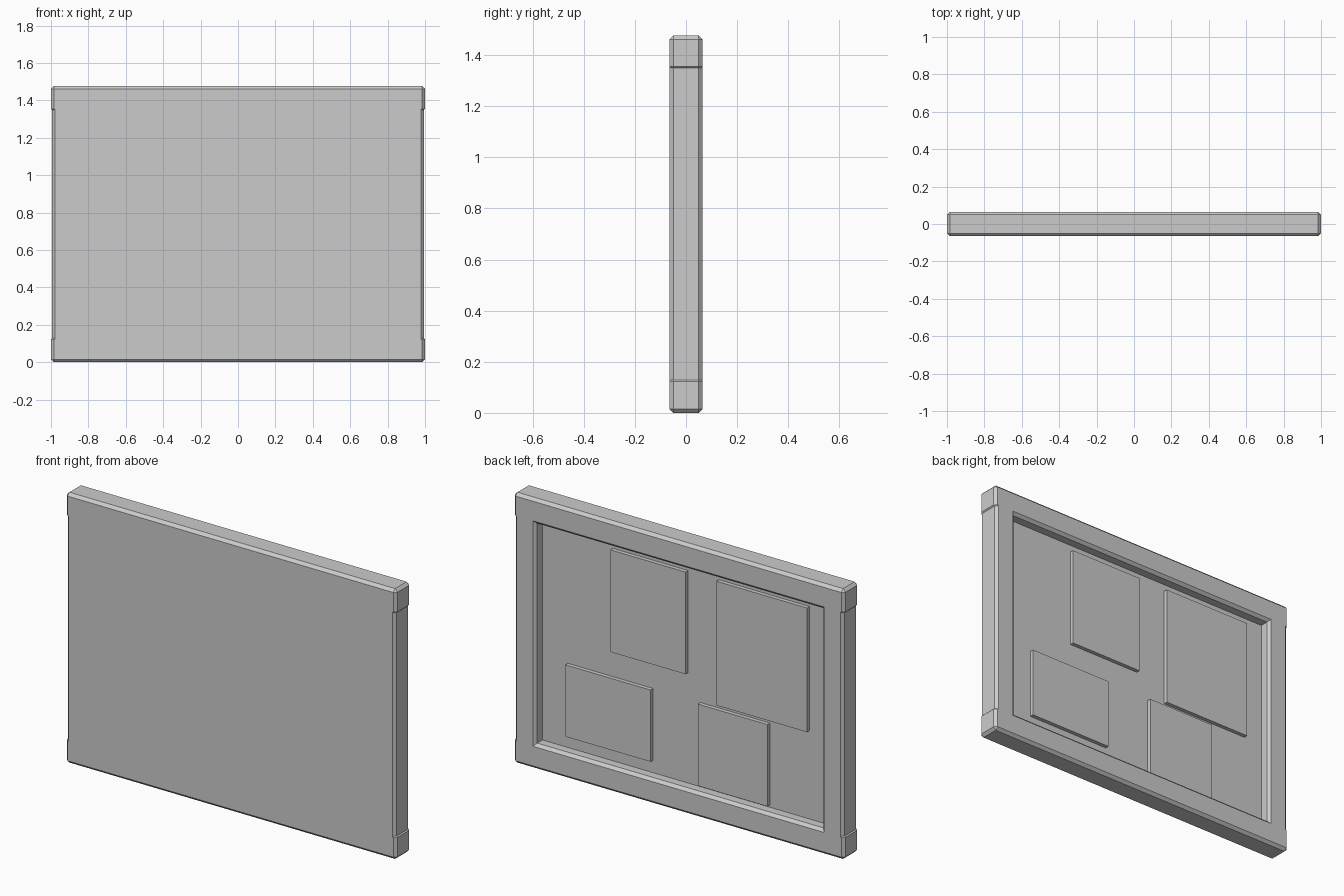
import bpy, bmesh

if "Cube" in bpy.data.objects:
    bpy.data.objects.remove(bpy.data.objects["Cube"])

H = 1.477        # overall height
D = 0.065        # half depth of the frame
BEVEL = 0.0155   # chamfer on the frame bars


def box(name, lo, hi, chamfer=0.0):
    """Box between two corners, with an optional flat chamfer on all edges."""
    bm = bmesh.new()
    bmesh.ops.create_cube(bm, size=1)
    for v in bm.verts:
        v.co = [(a + b) / 2 + c * (b - a) for a, b, c in zip(lo, hi, v.co)]
    if chamfer:
        bmesh.ops.bevel(bm, geom=bm.edges[:], offset=chamfer, segments=1,
                        affect='EDGES', profile=0.5)
    me = bpy.data.meshes.new(name)
    bm.to_mesh(me)
    bm.free()
    ob = bpy.data.objects.new(name, me)
    bpy.context.collection.objects.link(ob)
    return ob


# Frame: full-width rails, with stiles set in slightly from the rail ends
RAIL = 0.138
box("bottom_rail", (-1, -D, 0), (1, D, RAIL), BEVEL)
box("top_rail", (-1, -D, H - RAIL), (1, D, H), BEVEL)
for side, x0, x1 in (("left", -0.994, -0.865), ("right", 0.865, 0.994)):
    box(side + "_stile", (x0, -D, 0.02), (x1, D, H - 0.02), BEVEL)

# Board: flush with the frame at the front, recessed at the back
PANEL_Y = 0.004
box("board_panel", (-0.93, -D, 0.07), (0.93, PANEL_Y, H - 0.07))

# Paper notes pinned to the recessed side: x min, x max, z min, z max
notes = [
    (-0.015, 0.438, 0.741, 1.299),
    (-0.749, -0.202, 0.621, 1.299),
    (0.196, 0.711, 0.206, 0.598),
    (-0.511, -0.090, 0.151, 0.598),
]
for i, (x0, x1, z0, z1) in enumerate(notes, 1):
    box(f"note_{i}", (x0, PANEL_Y - 0.005, z0), (x1, PANEL_Y + 0.022, z1))
